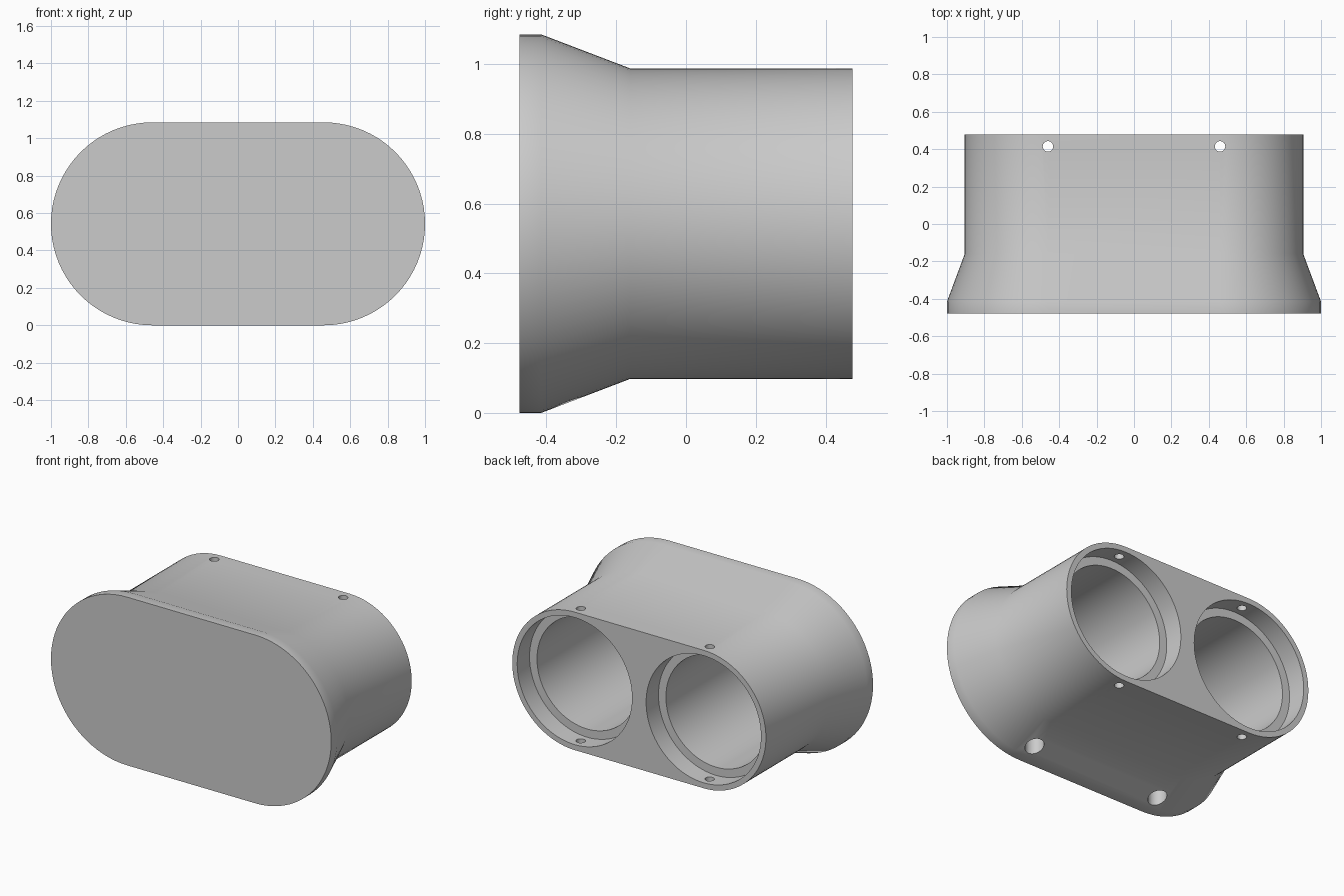
import bpy
import bmesh
from math import sin, cos, pi, radians
from mathutils import Matrix

cube = bpy.data.objects.get("Cube")
if cube:
    bpy.data.objects.remove(cube, do_unlink=True)

MID_Z = 0.5425
BORE_X = 0.46
BACK, FRONT, RIM, NECK = 0.478, -0.478, -0.415, -0.16

grey = bpy.data.materials.new("plain grey")
grey.use_nodes = True
colour = (0.6, 0.6, 0.6, 1)
grey.diffuse_color = colour
grey.node_tree.nodes["Principled BSDF"].inputs["Base Color"].default_value = colour


def add_object(name, bm):
    bmesh.ops.recalc_face_normals(bm, faces=bm.faces)
    mesh = bpy.data.meshes.new(name)
    bm.to_mesh(mesh)
    bm.free()
    mesh.materials.append(grey)
    obj = bpy.data.objects.new(name, mesh)
    bpy.context.collection.objects.link(obj)
    return obj


def stadium(bm, y, half_width, radius, steps=40):
    """Ring of vertices: two half circles joined by straight sides."""
    ring = []
    for side in (1, -1):
        for i in range(steps + 1):
            a = -pi / 2 + pi * i / steps
            x = side * (half_width - radius + radius * cos(a))
            ring.append(bm.verts.new((x, y, MID_Z + side * radius * sin(a))))
    return ring


def cut_cylinder(target, centre, radius, length, along_y):
    bm = bmesh.new()
    turn = Matrix.Rotation(pi / 2, 4, 'X') if along_y else Matrix()
    bmesh.ops.create_cone(bm, cap_ends=True, segments=80 if along_y else 32,
                          radius1=radius, radius2=radius, depth=length,
                          matrix=Matrix.Translation(centre) @ turn)
    cutter = add_object("cutter", bm)
    cutter.hide_render = True
    mod = target.modifiers.new("cut", 'BOOLEAN')
    mod.operation, mod.solver, mod.object = 'DIFFERENCE', 'EXACT', cutter
    bpy.context.view_layer.objects.active = target
    bpy.ops.object.modifier_apply(modifier=mod.name)
    bpy.data.objects.remove(cutter, do_unlink=True)


# Solid housing with a flared front
bm = bmesh.new()
rings = [stadium(bm, FRONT, 1, 0.5425), stadium(bm, RIM, 1, 0.5425),
         stadium(bm, NECK, 0.905, 0.445), stadium(bm, BACK, 0.905, 0.445)]
for a, b in zip(rings, rings[1:]):
    for i in range(len(a)):
        j = (i + 1) % len(a)
        bm.faces.new((a[i], a[j], b[j], b[i]))
bm.faces.new(rings[0])
bm.faces.new(rings[-1])
housing = add_object("twin_bore_housing", bm)

for x in (-BORE_X, BORE_X):
    # Deep bore, closed at the front, and its shallow counterbore
    cut_cylinder(housing, (x, (RIM + 0.6) / 2, MID_Z), 0.357, 0.6 - RIM, True)
    cut_cylinder(housing, (x, BACK, MID_Z), 0.41, 0.252, True)
    # Screw hole through top and bottom walls
    cut_cylinder(housing, (x, 0.415, MID_Z), 0.028, 1.4, False)
    # Wider drain hole under the flare
    cut_cylinder(housing, (x, -0.34, 0.15), 0.055, 0.5, False)

bpy.ops.object.select_all(action='DESELECT')
housing.select_set(True)
bpy.context.view_layer.objects.active = housing
bpy.ops.object.shade_smooth_by_angle(angle=radians(30))
